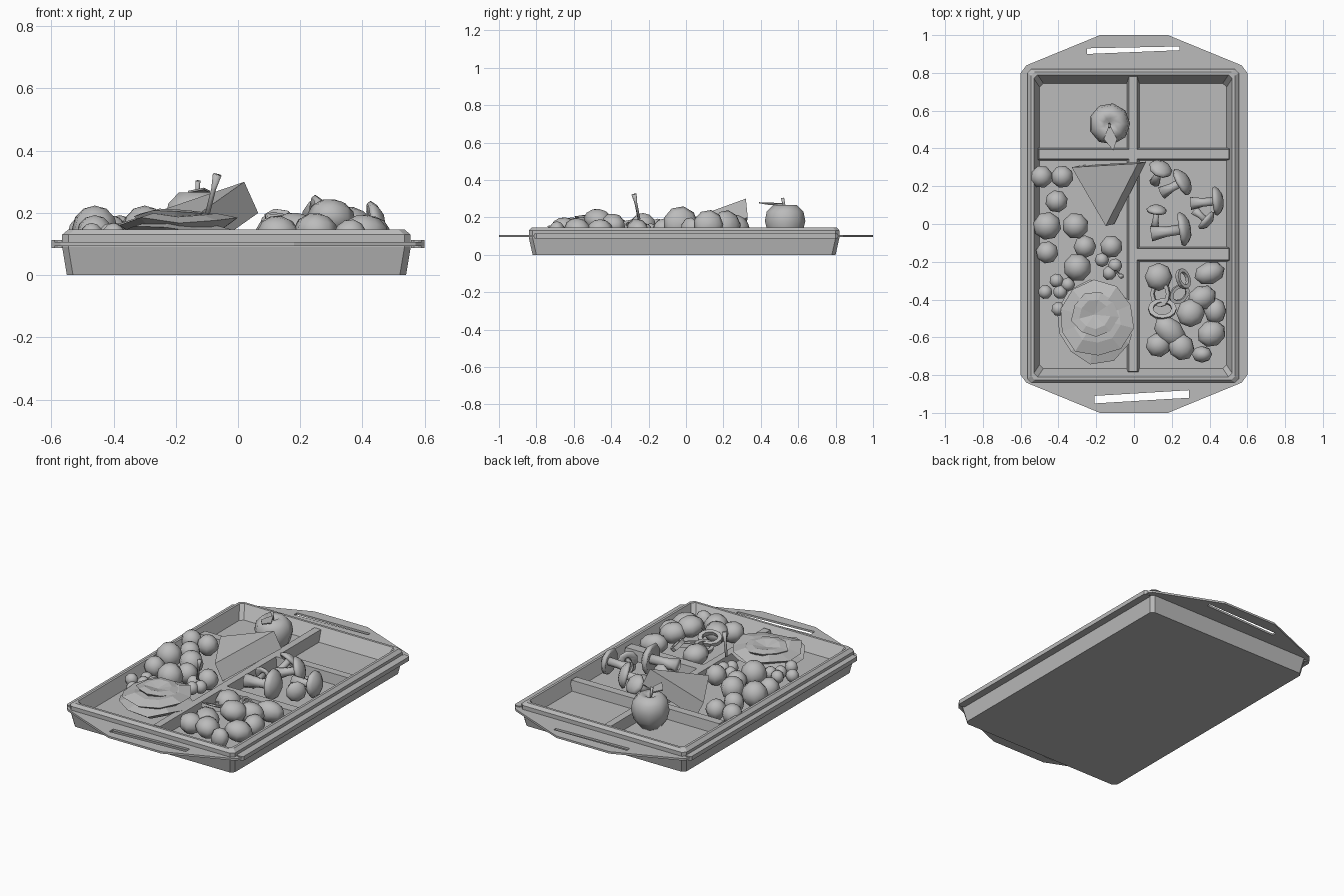
import bpy, bmesh, math, random
from mathutils import Vector, Matrix

random.seed(4)
cube = bpy.data.objects.get("Cube")
if cube:
    bpy.data.objects.remove(cube, do_unlink=True)

GREY = (0.5, 0.5, 0.5, 1)
mat = bpy.data.materials.new("plain grey")
mat.use_nodes = True
mat.diffuse_color = GREY
mat.node_tree.nodes["Principled BSDF"].inputs["Base Color"].default_value = GREY
FLOOR = 0.07


def add(name, bm, smooth=False):
    bmesh.ops.recalc_face_normals(bm, faces=bm.faces)
    mesh = bpy.data.meshes.new(name)
    bm.to_mesh(mesh)
    bm.free()
    mesh.materials.append(mat)
    for p in mesh.polygons:
        p.use_smooth = smooth
    obj = bpy.data.objects.new(name, mesh)
    bpy.context.collection.objects.link(obj)
    return obj


def loft(bm, rings, close_start=True, close_end=True):
    rows = [[bm.verts.new(p) for p in ring] for ring in rings]
    for a, b in zip(rows, rows[1:]):
        for i in range(len(a)):
            j = (i + 1) % len(a)
            bm.faces.new((a[i], a[j], b[j], b[i]))
    if close_start:
        bm.faces.new(rows[0][::-1])
    if close_end:
        bm.faces.new(rows[-1])


def rect(hx, hy, z, cx=-0.005, cy=-0.01, cut=0.02):
    # rectangle with clipped corners
    pts = [(hx, cut - hy), (hx, hy - cut), (hx - cut, hy), (cut - hx, hy),
           (-hx, hy - cut), (-hx, cut - hy), (cut - hx, -hy), (hx - cut, -hy)]
    return [(cx + x, cy + y, z) for x, y in pts]


def circle(r, z, n, m=Matrix()):
    return [m @ Vector((r * math.cos(math.tau * i / n), r * math.sin(math.tau * i / n), z))
            for i in range(n)]


def revolve(name, profile, m, n=10, smooth=True):
    bm = bmesh.new()
    loft(bm, [circle(r, z, n, m) for r, z in profile])
    return add(name, bm, smooth)


def aim(pos, direction):
    rot = Vector(direction).to_track_quat('Z', 'Y').to_matrix().to_4x4()
    return Matrix.Translation(pos) @ rot


def blob(name, pos, size, turn=0, tilt=0):
    bm = bmesh.new()
    bmesh.ops.create_uvsphere(bm, u_segments=8, v_segments=6, radius=1)
    m = (Matrix.Translation(pos) @ Matrix.Rotation(turn, 4, 'Z')
         @ Matrix.Rotation(tilt, 4, 'Y') @ Matrix.Diagonal((*size, 1)))
    bm.transform(m)
    return add(name, bm, True)


# Tray shell: sloping outside, rim and inner walls down to the floor
bm = bmesh.new()
loft(bm, [rect(0.545, 0.81, 0), rect(0.56, 0.83, 0.09), rect(0.56, 0.83, 0.13),
          rect(0.54, 0.815, 0.147), rect(0.525, 0.8, 0.147), rect(0.495, 0.755, FLOOR)])
add("tray", bm)

# Dividers with sloping sides
for name, x, y, hx, hy in (("long_divider", -0.005, 0, 0.035, 0.79),
                           ("back_divider", 0, 0.37, 0.515, 0.035),
                           ("right_divider", 0.25, -0.16, 0.265, 0.04)):
    bm = bmesh.new()
    loft(bm, [rect(hx, hy, FLOOR - 0.01, x, y, 0.001),
              rect(hx - 0.013, hy - 0.01, 0.132, x, y, 0.001)])
    add(name, bm)

# Flange with handles and slots
curve = bpy.data.curves.new("flange", 'CURVE')
curve.dimensions = '2D'
curve.fill_mode = 'BOTH'
curve.extrude = 0.006
half = [(0.6, 0.8), (0.57, 0.84), (0.18, 1)]
back = half + [(-x, y) for x, y in half[::-1]]
outlines = [back + [(-x, -y) for x, y in back],
            [p[:2] for p in rect(0.55, 0.82, 0)],
            [(-0.25, 0.9), (0.24, 0.92), (0.24, 0.94), (-0.25, 0.93)],
            [(-0.21, -0.95), (0.29, -0.92), (0.29, -0.88), (-0.21, -0.91)]]
for pts in outlines:
    s = curve.splines.new('POLY')
    s.points.add(len(pts) - 1)
    for p, (x, y) in zip(s.points, pts):
        p.co = (x, y, 0, 1)
    s.use_cyclic_u = True
tmp = bpy.data.objects.new("flange_outline", curve)
bpy.context.collection.objects.link(tmp)
bpy.context.view_layer.update()
bm = bmesh.new()
bm.from_mesh(bpy.data.meshes.new_from_object(tmp))
bpy.data.objects.remove(tmp, do_unlink=True)
bmesh.ops.translate(bm, verts=bm.verts, vec=(0, 0, 0.1))
add("flange", bm)

# Raised edge along each long side of the flange
for side, name in ((1, "left_lip"), (-1, "right_lip")):
    bm = bmesh.new()
    loft(bm, [rect(0.022, 0.81, 0.088, side * 0.578, 0, 0.01),
              rect(0.022, 0.81, 0.113, side * 0.578, 0, 0.01)])
    add(name, bm)

# Apple with stem and leaf
at = Matrix.Translation((-0.13, 0.53, FLOOR))
revolve("apple", [(0.03, 0.01), (0.06, 0), (0.095, 0.05), (0.11, 0.11), (0.1, 0.16),
                  (0.065, 0.195), (0.03, 0.19), (0.005, 0.165)], at, 9)
revolve("apple_stem", [(0.006, 0), (0.009, 0.07)], aim((-0.13, 0.53, 0.235), (0, -0.2, 1)), 5)
bm = bmesh.new()
leaf = [(-0.13, 0.53, 0.27), (-0.16, 0.45, 0.265), (-0.11, 0.39, 0.275), (-0.09, 0.45, 0.265)]
loft(bm, [leaf, [(x, y, z + 0.006) for x, y, z in leaf]])
add("apple_leaf", bm)

# Leaning cheese wedge
bm = bmesh.new()
top = [(-0.33, 0.3, 0.18), (0.02, 0.32, 0.3), (-0.15, -0.01, 0.18)]
loft(bm, [top, [(x + 0.045, y + 0.01, z - 0.1) for x, y, z in top]])
add("cheese_wedge", bm)

# Large and small berries
big = [(-0.49, 0.25, 0.06), (-0.38, 0.25, 0.06), (-0.41, 0.12, 0.06), (-0.46, -0.01, 0.075),
       (-0.31, -0.01, 0.07), (-0.46, -0.15, 0.06), (-0.26, -0.12, 0.06),
       (-0.12, -0.12, 0.06), (-0.3, -0.23, 0.075)]
small = [(-0.17, -0.19), (-0.1, -0.22), (-0.41, -0.3), (-0.47, -0.36), (-0.39, -0.36),
         (-0.35, -0.32), (-0.4, -0.45), (-0.13, -0.26)]
for x, y, r in big:
    blob("large_berry", (x, y, FLOOR + r * 1.05), (r, r, r), x * 9)
for x, y in small:
    blob("small_berry", (x, y, 0.13), (0.038,) * 3, x * 9)
revolve("berry_stem", [(0.008, 0), (0.008, 0.09), (0.015, 0.14)],
        aim((-0.1, -0.25, 0.19), (0.25, -0.2, 1)), 5)

# Lettuce: stacked crumpled leaves
for k, (r, z, cx, cy) in enumerate(((0.22, 0.14, -0.2, -0.52), (0.2, 0.17, -0.2, -0.5),
                                    (0.125, 0.2, -0.21, -0.48))):
    n = 11 - k
    edge = []
    for i in range(n):
        a, q = math.tau * i / n + k, r * random.uniform(0.9, 1.05)
        edge.append(Vector((cx + q * math.cos(a), cy + q * math.sin(a),
                            z + random.uniform(-0.012, 0.02))))
    mid = Vector((cx, cy, z + (0.02 if k < 2 else -0.01)))
    inner = [mid + (p - mid) * 0.65 + Vector((0, 0, 0.012)) for p in edge]
    base = [mid + (p - mid) * 0.6 - Vector((0, 0, 0.06)) for p in edge]
    bm = bmesh.new()
    loft(bm, [base, edge, inner], True, False)
    rim = [e for e in bm.edges if e.is_boundary]
    hub = bm.verts.new(mid)
    for e in rim:
        bm.faces.new((*e.verts, hub))
    add("lettuce_leaf", bm)

# Mushrooms lying about
for pos, direction, r, length in (((0.14, 0.29, 0.16), (0.3, 0.7, 0.6), 0.065, 0.1),
                                  ((0.25, 0.22, 0.16), (0.9, 0.5, 0.25), 0.08, 0.12),
                                  ((0.43, 0.12, 0.16), (1, 0.1, 0.1), 0.08, 0.13),
                                  ((0.12, 0.07, 0.15), (0.1, 1, 0.3), 0.055, 0.1),
                                  ((0.25, -0.03, 0.165), (1, 0.15, 0.05), 0.095, 0.16),
                                  ((0.38, 0.02, 0.14), (0.7, -0.6, 0.1), 0.06, 0.08)):
    m = aim(pos, direction)
    revolve("mushroom_cap", [(r * 0.3, 0.006), (r * 0.9, -0.008), (r, 0.005), (r * 0.8, r * 0.3),
                             (r * 0.45, r * 0.5), (0.004, r * 0.55)], m, 9)
    revolve("mushroom_stem", [(r * 0.45, -length), (r * 0.3, -length * 0.5),
                              (r * 0.3, 0.01)], m, 7)

# Potatoes in the front compartment
for x, y, z, a, b, turn in ((0.13, -0.28, 0.13, 0.075, 0.075, 0), (0.4, -0.26, 0.13, 0.085, 0.06, 0.3),
                            (0.36, -0.39, 0.16, 0.08, 0.065, 0.4), (0.43, -0.46, 0.13, 0.06, 0.07, 0),
                            (0.3, -0.47, 0.185, 0.08, 0.075, 0.8), (0.41, -0.58, 0.135, 0.08, 0.07, 0.5),
                            (0.19, -0.57, 0.14, 0.1, 0.07, -0.8), (0.13, -0.64, 0.13, 0.07, 0.065, 0.2),
                            (0.25, -0.65, 0.14, 0.07, 0.075, 0.6), (0.36, -0.69, 0.12, 0.055, 0.045, 0)):
    blob("potato", (x, y, z), (a, b, 0.06), turn, 0.2)

# Onion rings: short tubes with a hole
for x, y, z, r, direction in ((0.15, -0.45, 0.16, 0.075, (0, 0.4, 1)), (0.26, -0.29, 0.15, 0.055, (0.6, 0.2, 0.7)),
                              (0.14, -0.37, 0.14, 0.07, (-0.3, 0, 1)), (0.24, -0.37, 0.13, 0.06, (0.2, -0.2, 1))):
    m = aim((x, y, z), direction) @ Matrix.Diagonal((1, 0.75, 1, 1))
    bm = bmesh.new()
    loft(bm, [circle(q, h, 12, m) for q, h in ((r * 0.65, -0.012), (r, -0.012), (r, 0.012),
                                               (r * 0.65, 0.012), (r * 0.65, -0.012))], False, False)
    bmesh.ops.remove_doubles(bm, verts=bm.verts, dist=0.0001)
    add("onion_ring", bm)
